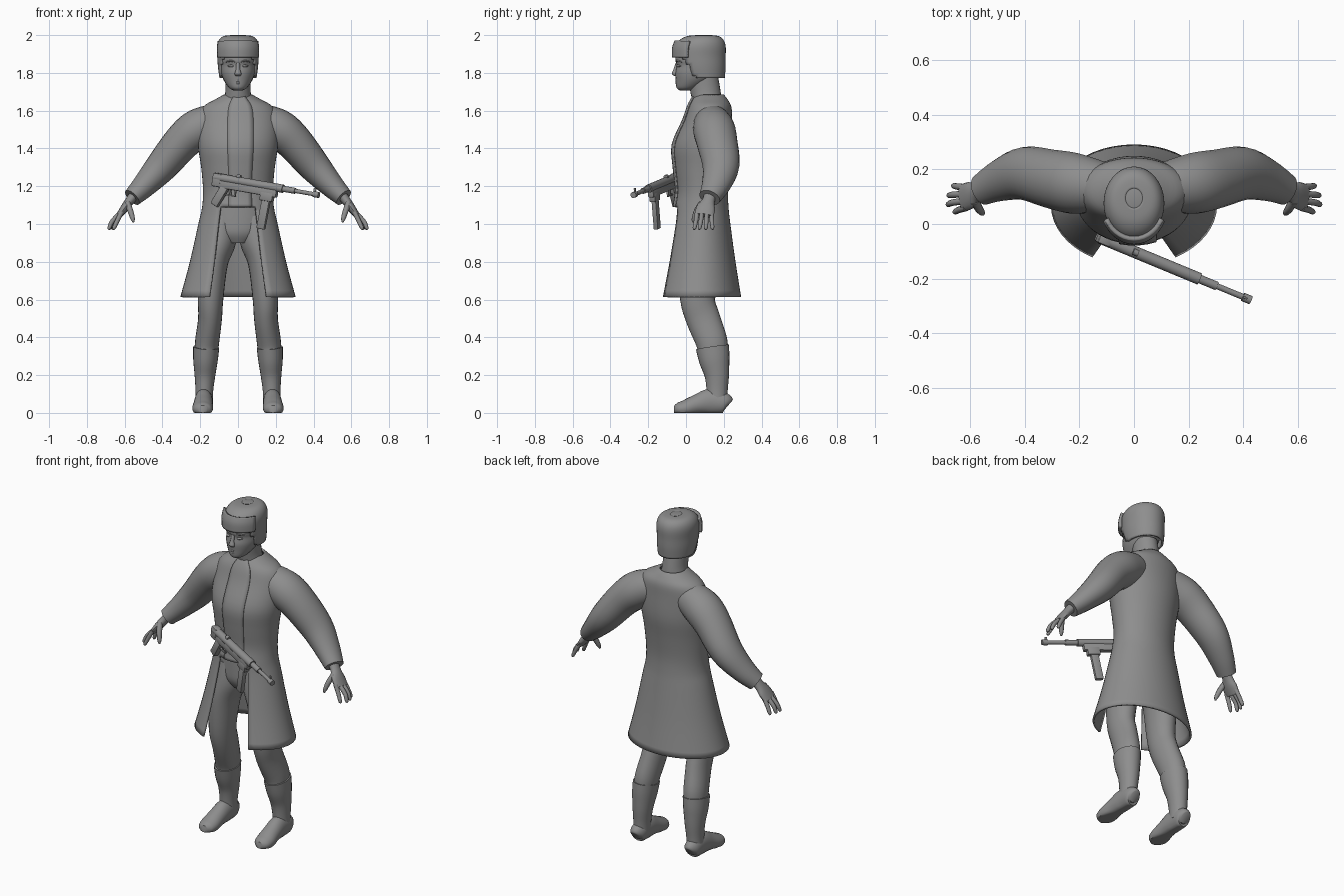
import bpy, bmesh
from math import sin, cos, pi, radians
from mathutils import Vector, Matrix

cube = bpy.data.objects.get("Cube")
if cube:
    bpy.data.objects.remove(cube, do_unlink=True)

grey = bpy.data.materials.new("plain_grey")
grey.use_nodes = True
colour = (.27, .27, .27, 1)
grey.diffuse_color = colour
for node in grey.node_tree.nodes:
    if node.type == 'BSDF_PRINCIPLED':
        node.inputs["Base Color"].default_value = colour

X, Y, Z = Vector((1, 0, 0)), Vector((0, 1, 0)), Vector((0, 0, 1))


def finish(name, bm, angle=45, thickness=0, offset=-1):
    """Turn a bmesh into a shaded object, optionally with wall thickness."""
    loose = [v for v in bm.verts if not v.link_faces]
    bmesh.ops.delete(bm, geom=loose, context='VERTS')
    bmesh.ops.recalc_face_normals(bm, faces=bm.faces[:])
    mesh = bpy.data.meshes.new(name)
    bm.to_mesh(mesh)
    bm.free()
    mesh.materials.append(grey)
    obj = bpy.data.objects.new(name, mesh)
    bpy.context.collection.objects.link(obj)
    for other in bpy.context.selected_objects:
        other.select_set(False)
    obj.select_set(True)
    bpy.context.view_layer.objects.active = obj
    bpy.ops.object.shade_smooth_by_angle(angle=radians(angle))
    if thickness:
        wall = obj.modifiers.new("wall", 'SOLIDIFY')
        wall.thickness = thickness
        wall.offset = offset
    return obj


def smooth_rows(rows, steps):
    """Catmull-Rom interpolation that passes through every row."""
    result = []
    for i in range(len(rows) - 1):
        a, b = rows[max(i - 1, 0)], rows[i]
        c, d = rows[i + 1], rows[min(i + 2, len(rows) - 1)]
        for k in range(steps):
            t = k / steps
            result.append([q + t / 2 * (r - p + t * (2 * p - 5 * q + 4 * r - s
                           + t * (3 * (q - r) + s - p)))
                           for p, q, r, s in zip(a, b, c, d)])
    return result + [list(rows[-1])]


def loft(name, rows, ref=X, flat=False, sides=24, steps=4, side=1,
         caps=True, skip=None, floor=False, **options):
    """Skin elliptical sections (x, y, z, radius along ref, other radius)."""
    rows = smooth_rows(rows, steps)
    centres = [Vector((r[0] * side, r[1], r[2])) for r in rows]
    bm = bmesh.new()
    rings = []
    for i, (c, row) in enumerate(zip(centres, rows)):
        t = Z if flat else (centres[min(i + 1, len(rows) - 1)]
                            - centres[max(i - 1, 0)]).normalized()
        u = (ref - t * ref.dot(t)).normalized()
        v = t.cross(u)
        ring = []
        for k in range(sides):
            a = 2 * pi * k / sides
            p = c + u * row[3] * sin(a) - v * row[4] * cos(a)
            if floor:
                p.z = max(p.z, 0)
            ring.append(bm.verts.new(p))
        rings.append(ring)
    for low, high in zip(rings, rings[1:]):
        for k in range(sides):
            n = (k + 1) % sides
            quad = (low[k], low[n], high[n], high[k])
            middle = sum((q.co for q in quad), Vector()) / 4
            turn = 360 * (k + .5) / sides
            turn = turn - 360 if turn > 180 else turn
            if not (skip and skip(middle, turn)):
                bm.faces.new(quad)
    if caps:
        bm.faces.new(rings[0])
        bm.faces.new(rings[-1])
    return finish(name, bm, **options)


def upright(*rows):
    """Rows on the centre plane, given as (y, z, half width, half depth)."""
    return [(0, *row) for row in rows]


# Coat: closed above the waist, open at the front of the skirt
coat = upright((.125, 1.685, .075, .075), (.125, 1.66, .12, .095),
               (.125, 1.62, .185, .115), (.115, 1.55, .21, .13),
               (.09, 1.42, .212, .16), (.085, 1.3, .195, .15),
               (.085, 1.18, .185, .138), (.08, 1.09, .19, .145),
               (.08, 1, .21, .155), (.075, .8, .255, .187),
               (.07, .615, .305, .222))
loft("coat", coat, flat=True, sides=48, caps=False, thickness=.012,
     skip=lambda p, a: p.z < 1.09 and abs(a) < 30)
loft("coat_front_overlap", coat[:8], flat=True, sides=48, caps=False,
     thickness=.006, offset=1, skip=lambda p, a: not -15 < a < 22)

# Trousers
loft("trouser_hips", upright((.085, 1.14, .165, .115), (.085, 1.02, .17, .118),
                             (.08, .95, .15, .11), (.075, .9, .08, .08)), flat=True)

# Neck and head
loft("neck", upright((.115, 1.63, .085, .075), (.105, 1.69, .068, .08),
                     (.09, 1.78, .066, .08)), flat=True)
loft("head", upright((-.005, 1.708, .025, .03), (.01, 1.722, .048, .06),
                     (.04, 1.76, .075, .094), (.058, 1.8, .09, .115),
                     (.07, 1.84, .095, .12), (.07, 1.87, .098, .126),
                     (.075, 1.93, .095, .12), (.08, 1.96, .07, .09)), flat=True)
loft("nose", upright((-.044, 1.86, .01, .008), (-.054, 1.82, .011, .012),
                     (-.061, 1.796, .018, .014), (-.053, 1.783, .012, .008)),
     flat=True, sides=12)
for height, width, name in ((1.757, .026, "upper_lip"), (1.746, .022, "lower_lip")):
    loft(name, [(-width, -.034, height, .002, .002), (0, -.05, height, .007, .006),
                (width, -.034, height, .002, .002)], ref=Y, sides=10)

# Fur hat: crown with ear flaps and a turned-up front flap
hat = upright((.09, 1.772, .098, .115), (.08, 1.83, .106, .13),
              (.075, 1.885, .109, .135), (.077, 1.94, .111, .133),
              (.083, 1.975, .1, .115), (.09, 1.995, .075, .082),
              (.095, 2, .03, .035))
loft("hat", hat, flat=True, sides=40, thickness=.012,
     caps=False, skip=lambda p, a: p.z < 1.885 and p.y < .05 - .6 * (p.z - 1.772))
loft("hat_crown_top", upright((.095, 1.994, .05, .055), (.095, 2, .031, .036)), flat=True)
loft("hat_front_flap", upright((.075, 1.882, .108, .134), (.077, 1.93, .11, .135),
                               (.08, 1.965, .105, .125)),
     flat=True, sides=40, caps=False, thickness=.016, offset=1,
     skip=lambda p, a: abs(a) > 62)

for side, label in ((1, "left_"), (-1, "right_")):
    # Eye and brow
    loft(label + "eye", [(.018, -.038, 1.836, .003, .002), (.036, -.042, 1.837, .008, .007),
                         (.055, -.026, 1.836, .003, .002)], ref=Y, sides=12, side=side)
    loft(label + "brow", [(.014, -.05, 1.858, .004, .003), (.038, -.043, 1.864, .007, .005),
                          (.064, -.02, 1.858, .004, .003)], ref=Y, sides=10, side=side)

    # Sleeve
    loft(label + "sleeve", [(.09, .135, 1.54, .085, .09), (.15, .14, 1.53, .1, .1),
                            (.225, .15, 1.495, .112, .106), (.3, .165, 1.43, .108, .098),
                            (.4, .185, 1.31, .098, .086), (.49, .16, 1.21, .077, .066),
                            (.56, .125, 1.14, .058, .05)], ref=Y, side=side)

    # Hand with four fingers and a thumb
    loft(label + "palm", [(.545, .13, 1.16, .033, .027), (.575, .118, 1.12, .034, .024),
                          (.6, .105, 1.085, .05, .022), (.63, .096, 1.045, .05, .016)],
         ref=Y, sides=16, side=side)
    for finger, (root, tip, reach) in enumerate(((.06, .045, .66), (.085, .072, .685),
                                                 (.11, .105, .682), (.134, .14, .665))):
        loft(label + "finger_%d" % (finger + 1),
             [(.615, root, 1.065, .013, .013),
              (reach - .02, (root + tip) / 2, 1.015, .012, .012),
              (reach - .004, tip, .98, .01, .01), (reach, tip, .97, .004, .004)],
             ref=Y, sides=10, side=side)
    loft(label + "thumb", [(.585, .085, 1.11, .018, .016), (.57, .058, 1.07, .016, .015),
                           (.558, .042, 1.03, .012, .012), (.554, .036, 1.01, .005, .005)],
         ref=Y, sides=10, side=side)

    # Trouser leg
    loft(label + "trouser_leg", [(.085, .085, 1.04, .075, .105), (.1, .08, .92, .092, .115),
                                 (.132, .065, .8, .08, .11), (.145, .06, .61, .068, .092),
                                 (.148, .09, .5, .063, .09), (.163, .135, .38, .064, .084),
                                 (.168, .142, .32, .06, .078)], side=side)

    # Boot shaft and foot
    loft(label + "boot_shaft", [(.168, .14, .348, .069, .088), (.172, .15, .28, .065, .081),
                                (.175, .163, .2, .055, .065), (.178, .165, .12, .047, .056),
                                (.18, .165, .05, .046, .054)], side=side)
    loft(label + "boot_foot", [(.182, .224, .04, .025, .035), (.182, .205, .05, .044, .055),
                               (.182, .13, .06, .048, .068), (.184, .06, .045, .051, .053),
                               (.187, 0, .025, .055, .045), (.187, -.042, .02, .046, .034),
                               (.186, -.062, .02, .022, .02)],
         side=side, floor=True)

# Slung gun, built along its own axis and then placed
start, end = Vector((-.125, -.05, 1.25)), Vector((.43, -.28, 1.153))
along = (end - start).normalized()
across = Z.cross(along).normalized()
place = Matrix((along, across, along.cross(across))).transposed().to_4x4()
place.translation = start


def gun_box(name, centre, size, tilt=0):
    bm = bmesh.new()
    bmesh.ops.create_cube(bm, size=1, matrix=Matrix.Diagonal((*size, 1)))
    bmesh.ops.bevel(bm, geom=bm.edges[:], offset=min(size) * .2, segments=2,
                    affect='EDGES', profile=.5)
    bm.transform(place @ Matrix.Translation(centre) @ Matrix.Rotation(tilt, 4, 'Y'))
    finish(name, bm, angle=35)


def gun_tube(name, first, last, radius, height=0):
    bm = bmesh.new()
    bmesh.ops.create_cone(bm, cap_ends=True, segments=16, radius1=radius,
                          radius2=radius, depth=last - first)
    bm.transform(place @ Matrix.Translation(((first + last) / 2, 0, height))
                 @ Matrix.Rotation(pi / 2, 4, 'Y'))
    finish(name, bm)


gun_tube("gun_receiver", 0, .4, .022)
gun_tube("gun_barrel_jacket", .4, .47, .016)
gun_tube("gun_barrel", .46, .6, .011)
gun_tube("gun_muzzle", .575, .607, .016)
gun_tube("gun_bolt_handle", .13, .15, .012, height=.022)
gun_box("gun_front_sight", (.58, 0, .02), (.014, .008, .026))
gun_box("gun_rear_block", (.02, 0, -.014), (.05, .04, .072))
gun_box("gun_lower_body", (.2, 0, -.03), (.34, .034, .045))
gun_box("gun_magazine_housing", (.315, 0, -.055), (.075, .036, .05))
gun_box("gun_magazine", (.31, 0, -.145), (.046, .026, .17), tilt=.04)
gun_box("gun_grip", (.047, 0, -.095), (.045, .034, .115), tilt=.42)
gun_box("gun_trigger", (.105, 0, -.065), (.008, .008, .03))
gun_box("gun_trigger_guard", (.105, 0, -.082), (.06, .012, .008))
gun_box("gun_guard_front", (.132, 0, -.065), (.008, .012, .036))
